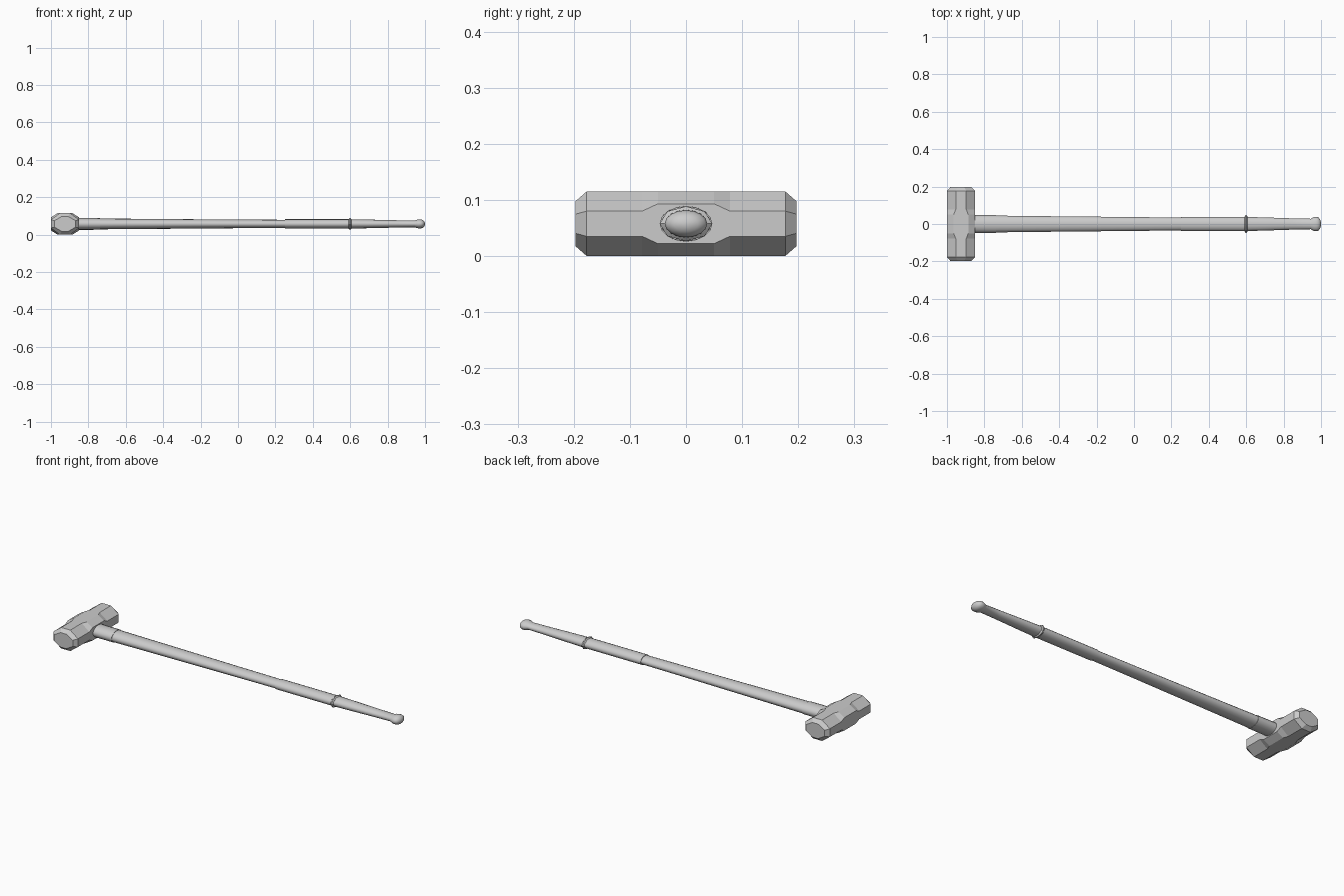
import bpy, bmesh
from math import cos, sin, pi, radians

if "Cube" in bpy.data.objects:
    bpy.data.objects.remove(bpy.data.objects["Cube"])

ZC = 0.0575      # centre height of head and handle
HEAD_X = -0.925


def loft(name, rings, angle=30):
    """Skin a list of equal-length rings and cap both ends."""
    bm = bmesh.new()
    loops = [[bm.verts.new(p) for p in r] for r in rings]
    n = len(loops[0])
    for a, b in zip(loops, loops[1:]):
        for i in range(n):
            j = (i + 1) % n
            bm.faces.new((a[i], a[j], b[j], b[i]))
    bm.faces.new(loops[0])
    bm.faces.new(loops[-1])
    bmesh.ops.recalc_face_normals(bm, faces=bm.faces)
    me = bpy.data.meshes.new(name)
    bm.to_mesh(me)
    bm.free()
    ob = bpy.data.objects.new(name, me)
    bpy.context.collection.objects.link(ob)
    bpy.ops.object.select_all(action='DESELECT')
    ob.select_set(True)
    bpy.context.view_layer.objects.active = ob
    bpy.ops.object.shade_smooth_by_angle(angle=radians(angle))
    return ob


def octagon(y, hx, hz, cx, cz):
    """Chamfered rectangle across the head at y."""
    pts = [(hx, hz - cz), (hx - cx, hz), (cx - hx, hz), (-hx, hz - cz),
           (-hx, cz - hz), (cx - hx, -hz), (hx - cx, -hz), (hx, cz - hz)]
    return [(HEAD_X + x, y, ZC + z) for x, z in pts]


def oval(x, ry, rz, n):
    """Oval ring across the handle at x."""
    return [(x, ry * cos(2 * pi * i / n), ZC + rz * sin(2 * pi * i / n))
            for i in range(n)]


def turned(name, profile, n=16, angle=35):
    return loft(name, [oval(x, ry, rz, n) for x, ry, rz in profile], angle)


# Head: octagonal block, bevelled striking faces, fuller cheeks in the middle
half = [(0.197, 0.057, 0.040, 0.040, 0.023),
        (0.177, 0.075, 0.0575, 0.047, 0.035),
        (0.078, 0.075, 0.0575, 0.047, 0.035),
        (0.050, 0.075, 0.0575, 0.036, 0.022)]
stations = half + [(-s[0],) + s[1:] for s in reversed(half)]
loft("hammer_head", [octagon(*s) for s in stations], 15)

# Collar where the handle enters the head
turned("handle_collar", [(-0.88, 0.047, 0.032), (-0.738, 0.047, 0.031)])

# Main shaft
turned("handle_shaft", [(-0.75, 0.045, 0.029), (-0.5, 0.042, 0.027),
                        (0.0, 0.037, 0.023), (0.27, 0.034, 0.022)])

# Sleeve above the grip
turned("grip_sleeve", [(0.25, 0.038, 0.025), (0.60, 0.038, 0.025)])

# Raised ring
turned("grip_ring", [(0.590, 0.038, 0.025), (0.596, 0.047, 0.031),
                     (0.602, 0.047, 0.031), (0.608, 0.038, 0.025)], 8)

# Tapering grip with rounded end knob
turned("grip", [(0.59, 0.038, 0.025), (0.70, 0.035, 0.023),
                (0.85, 0.030, 0.0195), (0.945, 0.028, 0.018),
                (0.955, 0.034, 0.022), (0.965, 0.038, 0.024),
                (0.978, 0.038, 0.024), (0.988, 0.034, 0.021),
                (0.996, 0.022, 0.014), (1.0, 0.008, 0.005)], 16, 50)
